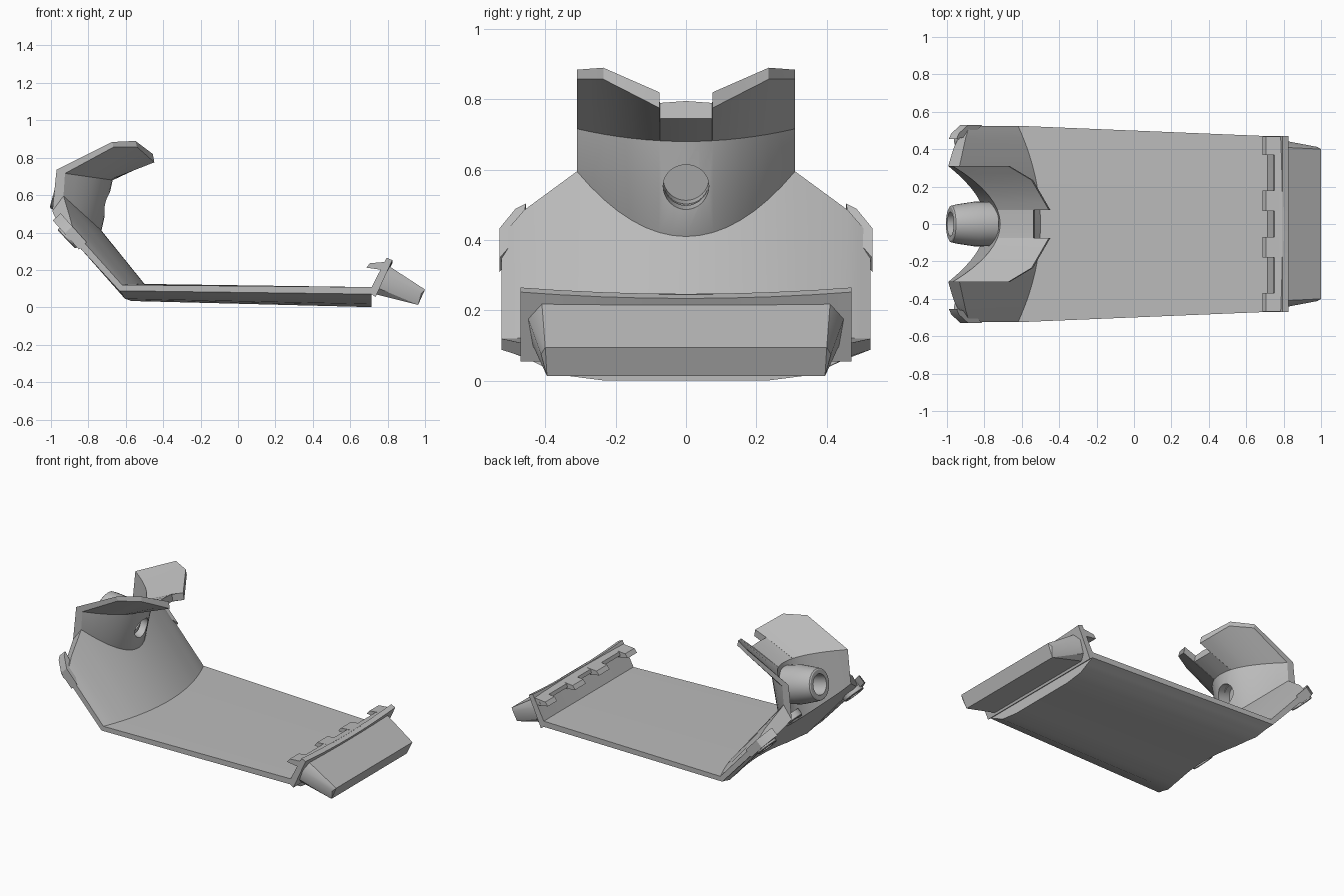
import bpy, bmesh, math
from mathutils import Vector

old = bpy.data.objects.get("Cube")
if old:
    bpy.data.objects.remove(old, do_unlink=True)

grey = bpy.data.materials.new("plain grey")
grey.use_nodes = True
grey.diffuse_color = (0.5, 0.5, 0.5, 1)
grey.node_tree.nodes["Principled BSDF"].inputs["Base Color"].default_value = (0.5, 0.5, 0.5, 1)
parts = []


def finish(name, bm):
    bmesh.ops.recalc_face_normals(bm, faces=bm.faces[:])
    mesh = bpy.data.meshes.new(name)
    bm.to_mesh(mesh)
    bm.free()
    mesh.materials.append(grey)
    ob = bpy.data.objects.new(name, mesh)
    bpy.context.scene.collection.objects.link(ob)
    parts.append(ob)
    return ob


def shell(name, columns):
    """Solid skin: each column is a closed section, joined to the next."""
    bm = bmesh.new()
    rows = [[bm.verts.new(p) for p in col] for col in columns]
    n = len(rows[0])
    for a, b in zip(rows, rows[1:]):
        for i in range(n):
            j = (i + 1) % n
            bm.faces.new((a[i], a[j], b[j], b[i]))
    bm.faces.new(rows[0])
    bm.faces.new(rows[-1])
    return finish(name, bm)


def hull(name, points):
    bm = bmesh.new()
    for p in points:
        bm.verts.new(p)
    bmesh.ops.convex_hull(bm, input=bm.verts[:])
    return finish(name, bm)


def lathe(name, profile, start, axis, steps=32):
    """Spin (along, radius) points about an axis."""
    bm = bmesh.new()
    turn = Vector(axis).to_track_quat('Z', 'Y').to_matrix().to_4x4()
    rings = []
    for s, r in profile:
        rings.append([bm.verts.new((r * math.cos(2 * math.pi * k / steps),
                                    r * math.sin(2 * math.pi * k / steps), s)) for k in range(steps)])
    for a, b in zip(rings, rings[1:]):
        for k in range(steps):
            j = (k + 1) % steps
            bm.faces.new((a[k], a[j], b[j], b[k]))
    bm.faces.new(rings[0])
    bm.faces.new(rings[-1])
    bm.transform(turn)
    bmesh.ops.translate(bm, verts=bm.verts[:], vec=start)
    return finish(name, bm)


def interp(x, pts):
    for (x0, *a), (x1, *b) in zip(pts, pts[1:]):
        if x <= x1:
            t = max(0, (x - x0) / (x1 - x0))
            return [p + (q - p) * t for p, q in zip(a, b)]
    return list(pts[-1][1:])


def both(half):
    return [-v for v in reversed(half) if v > 0] + list(half)


def depth(y):
    return interp(abs(y) / 0.525, [(0, 1), (0.5, 1), (0.77, 0.85), (0.9, 0.55), (1, 0.35)])[0]


def bend(y):
    return Vector((-0.5 - 0.12 * (y / 0.525) ** 2, y, 0.125 - 0.005 * (y / 0.525) ** 2))


def wall_top(y):
    a = abs(y)
    if a <= 0.31:
        s = (a / 0.31) ** 2
        return Vector((-0.73 - 0.203 * s, y, 0.41 + 0.185 * s))
    x, z = interp(a, [(0.31, -0.933, 0.595), (0.46, -0.9, 0.485), (0.525, -0.88, 0.41)])
    return Vector((x, y, z))


def neck_top(y):
    s = (y / 0.31) ** 2
    return Vector((-0.67 - 0.255 * s, y, 0.68 + 0.036 * s))


BEND_OFF = Vector((-0.04, 0, -0.09))
TOP_OFF = Vector((-0.063, 0, -0.085))
NECK_OFF = Vector((-0.045, 0, 0.02))

# Floor plate with a keel-like underside
ys = both([0.525 * a for a in (0, 0.12, 0.25, 0.38, 0.5, 0.64, 0.77, 0.9, 1)])
cols = []
for y in ys:
    i0, i1 = bend(y), Vector((0.715, y * 0.895, 0.108))
    cols.append((i0, i1, i1 - Vector((0, 0, 0.107 * depth(y))), i0 + BEND_OFF * depth(y)))
shell("floor_plate", cols)

# Sloping end wall
arc = [0.31 * k / 8 for k in range(9)]
cols = []
for y in both(arc + [0.36, 0.41, 0.46, 0.495, 0.525]):
    b, t = bend(y), wall_top(y)
    cols.append((b, t, t + TOP_OFF * depth(y), b + BEND_OFF * depth(y)))
shell("end_wall", cols)

# Curved neck with a round hole
cols = []
for y in both(arc):
    b, t = wall_top(y), neck_top(y)
    cols.append((b, t, t + NECK_OFF, b + TOP_OFF * depth(y)))
neck = shell("neck", cols)
axis = Vector((-0.965, 0, 0.26))
start = Vector((-0.755, 0, 0.565))
cutter = lathe("hole_cutter", [(-0.2, 0.065), (0.2, 0.065)], start, axis)
cutter.hide_render = True
cut = neck.modifiers.new("hole", 'BOOLEAN')
cut.operation = 'DIFFERENCE'
cut.solver = 'EXACT'
cut.object = cutter
bpy.context.view_layer.objects.active = neck
bpy.ops.object.modifier_apply(modifier="hole")
parts.remove(cutter)
bpy.data.objects.remove(cutter, do_unlink=True)

# Nozzle behind the neck, blind from both ends
lathe("nozzle", [(0.04, 0.065), (0, 0.065), (0, 0.118), (0.1, 0.12), (0.2, 0.105), (0.23, 0.098),
                 (0.235, 0.09), (0.235, 0.065), (0.06, 0.065)], start, axis)

# Flared crown with a centre notch
cols = []
for y in both([0, 0.04, 0.0745, 0.0755, 0.115, 0.155, 0.195, 0.235, 0.27, 0.31]):
    a, b = abs(y), neck_top(y)
    if a < 0.075:
        x, z = -0.53, 0.745
    else:
        x, z = interp(a, [(0.075, -0.447, 0.775), (0.235, -0.54, 0.857), (0.31, -0.665, 0.857)])
    t = Vector((x, y, z))
    rise = interp(a, [(0, 0.05), (0.31, 0.027)])[0]
    cols.append((b, t, t + Vector((-0.008, 0, rise)), b + NECK_OFF))
shell("crown", cols)

# Leaning lip at the far end of the floor
cols = []
for y in both([0, 0.12, 0.24, 0.36, 0.47]):
    top = 0.247 + 0.018 * (y / 0.47) ** 2
    cols.append([(0.7, y, 0.08), (0.795, y, top), (0.825, y, top - 0.013), (0.735, y, 0.055)])
shell("lip", cols)


def bar(name, profile, y0, y1):
    return shell(name, [[(x, y, z) for x, z in profile] for y in (y0, y1)])


# Inner rail and hooked teeth on the lip
bar("lip_rail", [(0.742, 0.215), (0.75, 0.237), (0.8, 0.247), (0.775, 0.205)], -0.468, 0.468)
for side in (-1, 1):
    for y0, y1 in ((0.07, 0.18), (0.37, 0.467)):
        bar("lip_tooth", [(0.686, 0.212), (0.706, 0.236), (0.79, 0.243), (0.77, 0.2)], side * y0, side * y1)

# Tapered ramp outside the lip
half = [(0.8, 0.41, 0.225), (0.78, 0.45, 0.18), (0.755, 0.435, 0.1), (0.735, 0.4, 0.07),
        (1.0, 0.4, 0.095), (0.98, 0.412, 0.075), (0.963, 0.395, 0.013)]
hull("ramp", [(x, s * y, z) for x, y, z in half for s in (-1, 1)])

# Corner pads with rings behind, and a middle ring
normal = Vector((0.72, 0, 0.69))
pad = [(0.455, 0.495), (0.485, 0.48), (0.53, 0.425), (0.53, 0.34), (0.5, 0.375), (0.465, 0.44)]
ring = [(0, 0.035), (0, 0.07), (0.04, 0.07), (0.045, 0.065), (0.045, 0.04), (0.02, 0.035)]
for side in (-1, 1):
    cols = []
    for lift in (0.012, -0.045):
        cols.append([Vector((-0.62 - (z - 0.12) * 0.9, side * y, z)) + normal * lift for y, z in pad])
    shell("corner_pad", cols)
    lathe("corner_ring", ring, Vector((-0.875, side * 0.455, 0.405)) - normal * 0.015, -normal)
lathe("middle_ring", ring, Vector((-0.755, 0, 0.36)), -normal)

# Smooth curved faces, keep hard edges
bpy.ops.object.select_all(action='DESELECT')
for ob in parts:
    ob.select_set(True)
bpy.context.view_layer.objects.active = parts[0]
bpy.ops.object.shade_smooth_by_angle(angle=math.radians(30))
